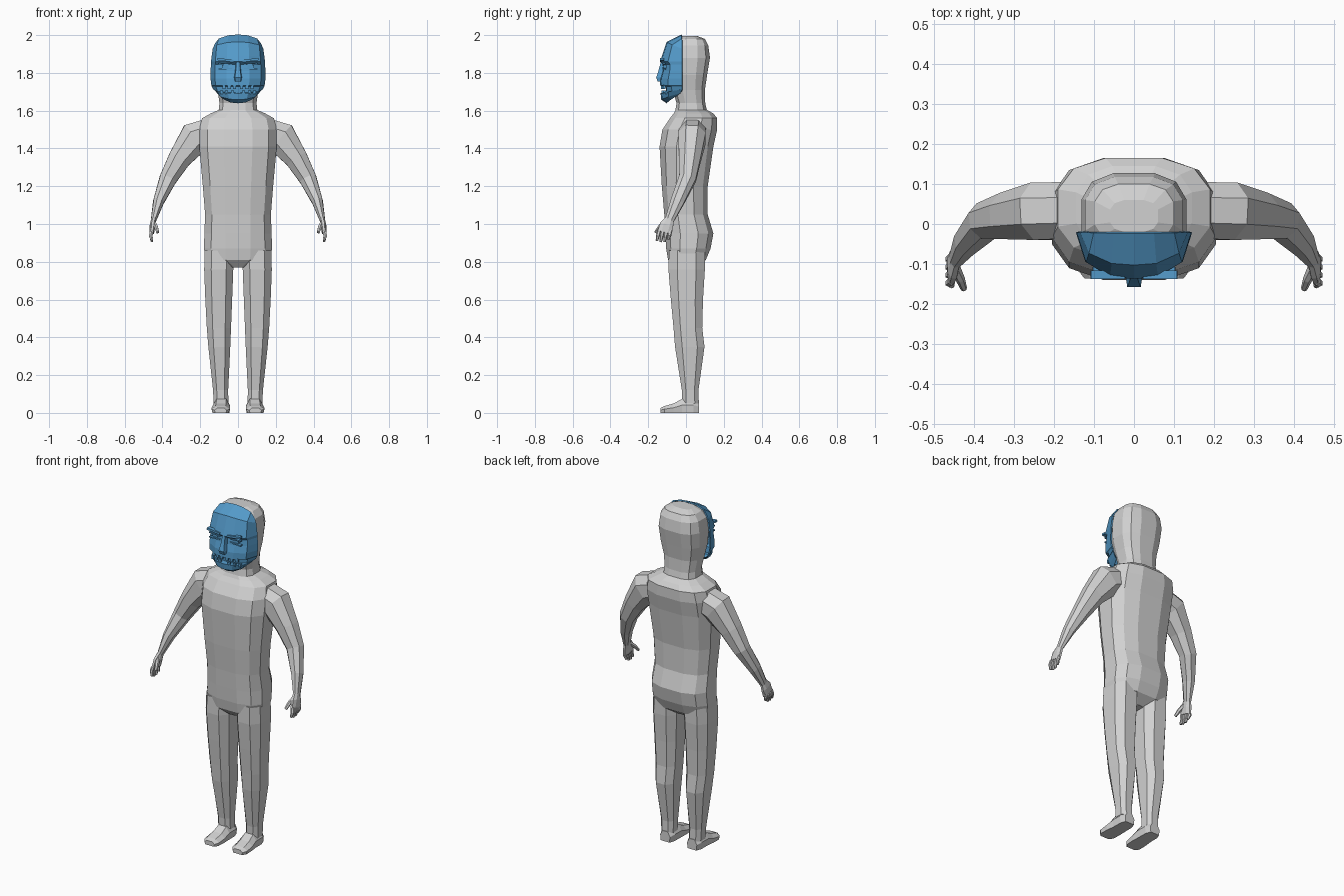
import bpy, bmesh, math
from mathutils import Vector


def material(name, rgb):
    m = bpy.data.materials.new(name)
    m.diffuse_color = (*rgb, 1)
    return m


GREY = material("body grey", (0.64, 0.64, 0.64))
BLUE = material("mask blue", (0.09, 0.33, 0.60))


def finish(name, bm, mat, mirror=False):
    bmesh.ops.recalc_face_normals(bm, faces=bm.faces)
    me = bpy.data.meshes.new(name)
    bm.to_mesh(me)
    bm.free()
    me.materials.append(mat)
    ob = bpy.data.objects.new(name, me)
    bpy.context.collection.objects.link(ob)
    if mirror:
        ob.modifiers.new("Mirror", "MIRROR").use_mirror_merge = False
    return ob


def loft(name, rings, mat, mirror=False, closed=True):
    """Skin a list of equal-length rings, capped when closed."""
    bm = bmesh.new()
    rows = [[bm.verts.new(p) for p in r] for r in rings]
    n = len(rows[0])
    for a, b in zip(rows, rows[1:]):
        for i in range(n if closed else n - 1):
            j = (i + 1) % n
            bm.faces.new((a[i], a[j], b[j], b[i]))
    if closed:
        bm.faces.new(rows[0])
        bm.faces.new(rows[-1])
    return finish(name, bm, mat, mirror)


def section(n, power):
    """Rounded box outline within -1..1, with a flat side at front and back."""
    out = []
    for i in range(n):
        a = (i + 0.5) * math.tau / n
        c, s = math.cos(a), math.sin(a)
        k = max(abs(math.cos((j + 0.5) * math.tau / n)) for j in range(n))
        out.append((math.copysign(abs(c / k) ** power, c),
                    math.copysign(abs(s / k) ** power, s)))
    return out


def stack(name, levels, n=12, power=0.75, mirror=False):
    """Horizontal rings: z, centre x, half width, front y, back y."""
    sec = section(n, power)
    rings = [[(cx + w * u, (f + b) / 2 + (b - f) / 2 * v, z) for u, v in sec]
             for z, cx, w, f, b in levels]
    return loft(name, rings, GREY, mirror)


def limb(name, path, n=8, power=0.9):
    """Tube along a path: x, y, z, radius across, radius in depth."""
    sec = section(n, power)
    pts = [Vector(p[:3]) for p in path]
    rings = []
    for i, p in enumerate(path):
        t = (pts[min(i + 1, len(pts) - 1)] - pts[max(i - 1, 0)]).normalized()
        across = Vector((0, 1, 0)).cross(t).normalized()
        depth = t.cross(across)
        rings.append([pts[i] + across * u * p[3] + depth * v * p[4] for u, v in sec])
    return loft(name, rings, GREY, True)


# Torso from crotch to neck base
stack("torso", [
    (0.77, 0, 0.05, -0.06, 0.05), (0.81, 0, 0.172, -0.095, 0.105),
    (0.87, 0, 0.18, -0.105, 0.13), (0.95, 0, 0.178, -0.11, 0.145),
    (1.05, 0, 0.174, -0.115, 0.115), (1.20, 0, 0.186, -0.128, 0.115),
    (1.41, 0, 0.205, -0.14, 0.145), (1.50, 0, 0.205, -0.125, 0.165),
    (1.56, 0, 0.19, -0.085, 0.165), (1.585, 0, 0.145, -0.065, 0.145),
    (1.605, 0, 0.10, -0.055, 0.11)])

# Neck and head
stack("head", [
    (1.58, 0, 0.105, -0.06, 0.115), (1.64, 0, 0.098, -0.05, 0.102),
    (1.71, 0, 0.108, -0.07, 0.10), (1.79, 0, 0.125, -0.085, 0.112),
    (1.88, 0, 0.131, -0.09, 0.127), (1.945, 0, 0.122, -0.075, 0.118),
    (1.98, 0, 0.098, -0.045, 0.10), (1.995, 0, 0.06, -0.02, 0.06)], power=0.7)

# Legs
stack("leg", [
    (0.05, 0.09, 0.039, -0.02, 0.068), (0.12, 0.092, 0.04, -0.022, 0.066),
    (0.35, 0.099, 0.058, -0.058, 0.098), (0.45, 0.101, 0.064, -0.066, 0.086),
    (0.60, 0.102, 0.071, -0.08, 0.09), (0.76, 0.102, 0.077, -0.093, 0.10),
    (0.86, 0.10, 0.076, -0.09, 0.10)], n=8, mirror=True)

# Feet: heel to toe, with flat soles
foot = []
for y, cx, w, h in [(0.07, 0.088, 0.032, 0.06), (0.04, 0.088, 0.044, 0.075),
                    (-0.02, 0.088, 0.045, 0.075), (-0.065, 0.09, 0.049, 0.05),
                    (-0.115, 0.092, 0.048, 0.036), (-0.136, 0.092, 0.032, 0.026)]:
    foot.append([(cx + w * u, y, h * v) for u, v in
                 [(-.9, 0), (.9, 0), (1, .55), (.55, 1), (-.55, 1), (-1, .55)]])
loft("foot", foot, GREY, True)

# Arms, palms, fingers and thumbs
limb("arm", [
    (0.13, 0.035, 1.49, 0.075, 0.07), (0.23, 0.032, 1.455, 0.086, 0.072),
    (0.31, 0.02, 1.345, 0.060, 0.058), (0.37, 0.008, 1.24, 0.046, 0.045),
    (0.42, -0.045, 1.12, 0.029, 0.036), (0.447, -0.088, 1.02, 0.014, 0.024)])
limb("palm", [
    (0.445, -0.085, 1.03, 0.013, 0.022), (0.452, -0.102, 0.995, 0.015, 0.036),
    (0.456, -0.113, 0.955, 0.012, 0.038)])
for i in range(4):
    y = -0.082 - i * 0.02
    tip = (0.918, 0.906, 0.905, 0.912)[i]
    limb("finger", [
        (0.456, y, 0.965, 0.009, 0.009), (0.462, y - 0.006, 0.94, 0.009, 0.009),
        (0.455, y - 0.012, tip, 0.006, 0.006)], n=6)
limb("thumb", [
    (0.447, -0.11, 1.01, 0.011, 0.012), (0.434, -0.138, 0.985, 0.010, 0.010),
    (0.425, -0.162, 0.955, 0.007, 0.007)], n=6)

# Mask shell rows: z, half width, front y, rim y, drop of z at the rim
rows = [(2.0, 0.118, -0.022, -0.02, 0.045), (1.962, 0.131, -0.10, -0.02, 0.035),
        (1.89, 0.137, -0.124, -0.02, 0.01), (1.86, 0.14, -0.134, -0.02, 0),
        (1.845, 0.14, -0.116, -0.02, 0), (1.81, 0.142, -0.12, -0.02, 0),
        (1.77, 0.142, -0.132, -0.02, 0), (1.735, 0.138, -0.135, -0.02, 0),
        (1.73, 0.136, -0.105, -0.02, 0), (1.692, 0.128, -0.103, -0.02, -0.02),
        (1.69, 0.126, -0.132, -0.02, -0.02), (1.66, 0.108, -0.128, -0.03, -0.035),
        (1.642, 0.088, -0.10, -0.04, -0.045)]
half = [(0, 0, 0), (0.42, 0.05, 0.09), (0.84, 0.36, 0.45), (1, 1, 1)]
cols = [(-t, d, k) for t, d, k in half[:0:-1]] + half
mask = loft("mask", [[(t * w, f + (r - f) * d, z - drop * k) for t, d, k in cols]
                     for z, w, f, r, drop in rows], BLUE, closed=False)
shell = mask.modifiers.new("Thickness", "SOLIDIFY")
shell.thickness = 0.007
shell.offset = 0


def block(name, x, y, z, sx, sy, sz, tilt=0, mirror=True):
    """Box detail on the mask, tilted in the front plane."""
    bm = bmesh.new()
    bmesh.ops.create_cube(bm, size=1)
    c, s = math.cos(tilt), math.sin(tilt)
    for v in bm.verts:
        a, b = v.co.x * sx, v.co.z * sz
        v.co = (x + a * c - b * s, y + v.co.y * sy, z + a * s + b * c)
    return finish(name, bm, BLUE, mirror)


# Frowning brows, eyelids and eyes
block("brow", 0.066, -0.127, 1.868, 0.085, 0.022, 0.012, 0.12)
block("upper_eyelid", 0.068, -0.116, 1.846, 0.07, 0.016, 0.007, 0.06)
block("lower_eyelid", 0.068, -0.116, 1.822, 0.07, 0.018, 0.007, -0.05)
block("eye", 0.068, -0.111, 1.834, 0.034, 0.014, 0.014)

# Nose wedge, widening towards the nostrils
loft("nose", [[(-w, -0.11, z), (w, -0.11, z), (0.7 * w, f, z), (-0.7 * w, f, z)]
              for z, w, f in [(1.865, 0.012, -0.132), (1.81, 0.017, -0.146),
                              (1.775, 0.024, -0.158), (1.755, 0.02, -0.15)]], BLUE)

# Teeth along the upper and lower lips
for x, y in [(0.018, -0.126), (0.046, -0.122), (0.074, -0.114)]:
    block("upper_tooth", x, y, 1.727, 0.017, 0.012, 0.022)
for x, y in [(0.03, -0.123), (0.06, -0.117), (0.088, -0.106)]:
    block("lower_tooth", x, y, 1.697, 0.015, 0.012, 0.018)
